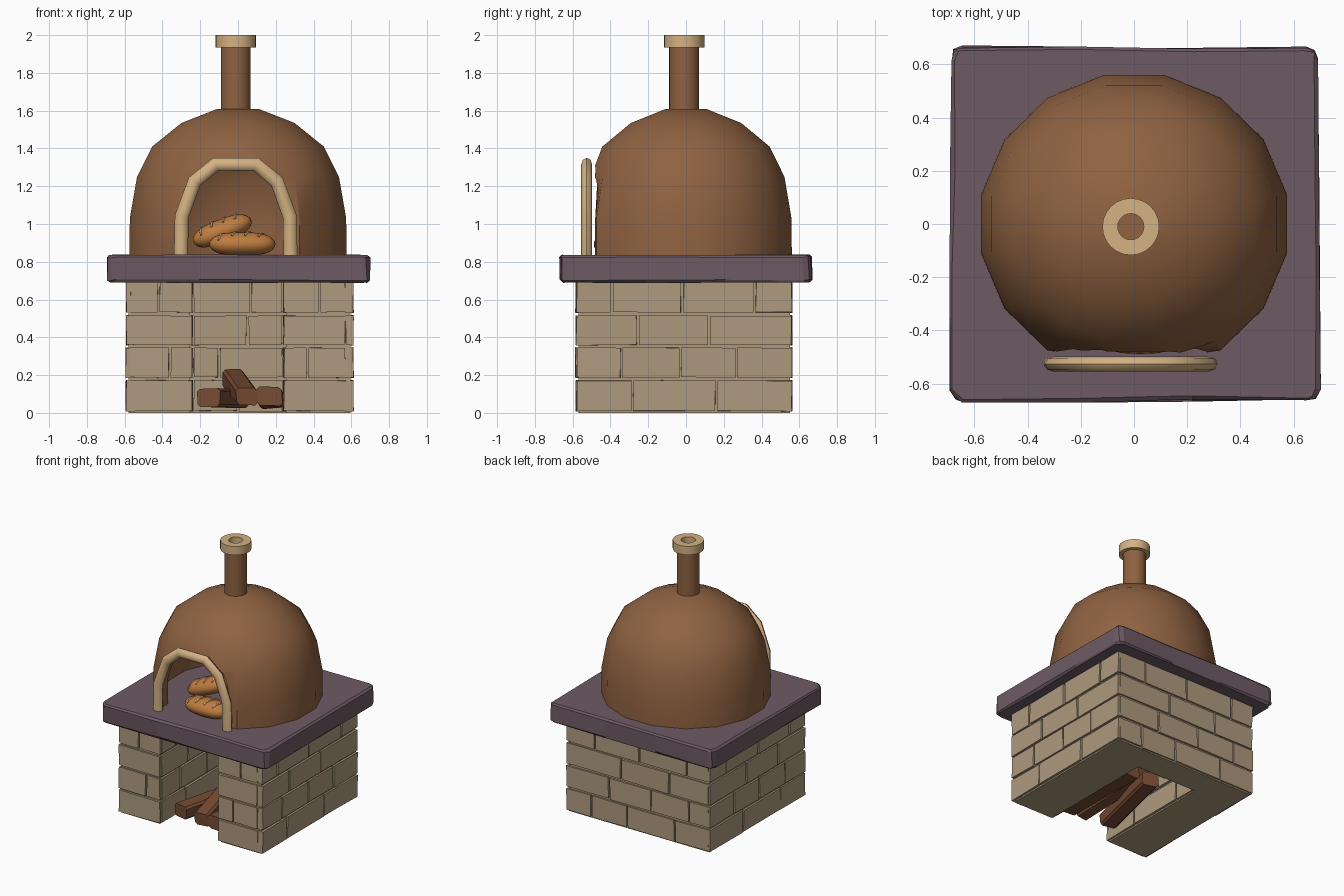
import bpy, bmesh, math, random
from mathutils import Vector

random.seed(4)
cube = bpy.data.objects.get("Cube")
if cube:
    bpy.data.objects.remove(cube, do_unlink=True)


def material(name, rgb):
    lin = [((c / 255 + 0.055) / 1.055) ** 2.4 for c in rgb] + [1.0]
    m = bpy.data.materials.new(name)
    m.use_nodes = True
    m.diffuse_color = lin
    m.node_tree.nodes["Principled BSDF"].inputs["Base Color"].default_value = lin
    return m


BRICK = material("tan brick", (174, 154, 126))
SLAB = material("purple stone", (110, 90, 100))
CLAY = material("brown clay", (143, 98, 65))
TRIM = material("pale trim", (212, 178, 131))
CRUST = material("bread crust", (190, 124, 64))
SCORE = material("bread score", (216, 172, 120))
WOOD = material("fire wood", (121, 77, 53))


def finish(name, bm, mat, smooth=None):
    bmesh.ops.recalc_face_normals(bm, faces=bm.faces)
    me = bpy.data.meshes.new(name)
    bm.to_mesh(me)
    bm.free()
    ob = bpy.data.objects.new(name, me)
    bpy.context.collection.objects.link(ob)
    if mat:
        me.materials.append(mat)
    if smooth:
        smooth_shade(ob, smooth)
    return ob


def select(ob):
    bpy.ops.object.select_all(action='DESELECT')
    ob.select_set(True)
    bpy.context.view_layer.objects.active = ob


def smooth_shade(ob, degrees):
    select(ob)
    bpy.ops.object.shade_smooth_by_angle(angle=math.radians(degrees))


def add_box(bm, lo, hi, jitter=0.0):
    verts = bmesh.ops.create_cube(bm, size=1)["verts"]
    for v in verts:
        v.co = Vector([l + (h - l) * (c + 0.5) + random.uniform(-jitter, jitter)
                       for l, h, c in zip(lo, hi, v.co)])
    return verts


def lathe(profile, segments, offset=0.0, closed=False):
    """Spin (radius, height) points round z; open ends are capped."""
    bm = bmesh.new()
    rings = []
    for r, z in profile:
        angles = [math.tau * i / segments + offset for i in range(segments)]
        rings.append([bm.verts.new((r * math.cos(a), r * math.sin(a), z)) for a in angles])
    pairs = list(zip(rings, rings[1:])) + ([(rings[-1], rings[0])] if closed else [])
    for a, b in pairs:
        for i in range(segments):
            j = (i + 1) % segments
            bm.faces.new((a[i], a[j], b[j], b[i]))
    if not closed:
        bm.faces.new(rings[0])
        bm.faces.new(rings[-1])
    return bm


def cut(ob, cutter):
    mod = ob.modifiers.new("cut", 'BOOLEAN')
    mod.object, mod.operation, mod.solver = cutter, 'DIFFERENCE', 'EXACT'
    cutter.hide_render = True
    select(ob)
    bpy.ops.object.modifier_apply(modifier=mod.name)
    bpy.data.objects.remove(cutter, do_unlink=True)


def tube(name, points, radius, mat, resolution=2):
    cu = bpy.data.curves.new(name, 'CURVE')
    cu.dimensions = '3D'
    cu.bevel_depth, cu.bevel_resolution, cu.use_fill_caps = radius, resolution, True
    sp = cu.splines.new('POLY')
    sp.points.add(len(points) - 1)
    for p, co in zip(sp.points, points):
        p.co = (*co, 1)
    ob = bpy.data.objects.new(name, cu)
    bpy.context.collection.objects.link(ob)
    select(ob)
    bpy.ops.object.convert(target='MESH')
    ob = bpy.context.object
    ob.data.materials.append(mat)
    return ob


# U-shaped core of the base
bm = bmesh.new()
add_box(bm, (-0.58, -0.57, 0), (-0.255, 0.55, 0.72))
add_box(bm, (0.255, -0.57, 0), (0.595, 0.55, 0.72))
add_box(bm, (-0.3, 0.345, 0), (0.3, 0.55, 0.72))
finish("base_core", bm, BRICK)

# Brick courses on every wall of the base
ROWS = [(0.01, 0.172), (0.187, 0.345), (0.36, 0.515), (0.532, 0.7)]
SIDE_CUTS = [(-0.285, 0.16), (-0.34, -0.03, 0.27), (-0.255, 0.12), (-0.395, -0.02, 0.365)]
BACK_CUTS = [(-0.3, 0.1, 0.4), (-0.42, -0.1, 0.25), (-0.25, 0.15), (-0.4, 0.0, 0.37)]
PIER_CUTS = [(), (0.37,), (), (0.43,)]
NICHE_CUTS = [(0.0,), (-0.1,), (0.05,), (0.065,)]
bm = bmesh.new()


def course(axis, start, end, cuts, depth_lo, depth_hi, row):
    edges = [start, *cuts, end]
    for a, b in zip(edges, edges[1:]):
        a, b = a + 0.006, b - 0.006
        lo, hi = ((a, depth_lo), (b, depth_hi)) if axis == 'x' else ((depth_lo, a), (depth_hi, b))
        add_box(bm, (*lo, row[0]), (*hi, row[1]), 0.003)


for row, side, back, pier, niche in zip(ROWS, SIDE_CUTS, BACK_CUTS, PIER_CUTS, NICHE_CUTS):
    course('y', -0.585, 0.565, side, -0.592, -0.54, row)
    course('y', -0.585, 0.565, side, 0.57, 0.61, row)
    course('x', -0.585, 0.6, back, 0.52, 0.562, row)
    course('x', 0.237, 0.575, pier, -0.584, -0.53, row)
    course('x', -0.575, -0.24, [-c + 0.01 for c in pier], -0.584, -0.53, row)
    course('x', -0.24, 0.24, niche, 0.332, 0.38, row)
    for lo, hi in ((-0.29, -0.24), (0.24, 0.29)):
        course('y', -0.575, 0.34, side[:2], lo, hi, row)
finish("bricks", bm, BRICK)

# Uneven stone slab with rounded corners
bm = bmesh.new()
add_box(bm, (-0.69, -0.665, 0.692), (0.695, 0.665, 0.837))
upright = [e for e in bm.edges if abs(e.verts[0].co.z - e.verts[1].co.z) > 0.1]
bmesh.ops.bevel(bm, geom=upright, offset=0.045, segments=2, profile=0.5, affect='EDGES')
rims = [e for e in bm.edges if abs(e.verts[0].co.z - e.verts[1].co.z) < 0.01]
bmesh.ops.bevel(bm, geom=rims, offset=0.012, segments=1, affect='EDGES')
long_edges = [e for e in bm.edges if e.calc_length() > 0.5]
bmesh.ops.subdivide_edges(bm, edges=long_edges, cuts=2)
for v in bm.verts:
    v.co += Vector((random.uniform(-1, 1), random.uniform(-1, 1), random.uniform(-0.6, 0.4))) * 0.008
finish("slab", bm, SLAB)

# Hollow dome with a flattened front
DOME = [(0.586, 0.82), (0.584, 1.03), (0.545, 1.25), (0.463, 1.41), (0.305, 1.535), (0.11, 1.61)]


def dome_mesh(profile, front):
    mesh = lathe(profile, 16, math.pi / 16)
    for v in mesh.verts:
        v.co.y = max(v.co.y * 0.975, front)
    return mesh


dome = finish("dome", dome_mesh(DOME, -0.505), CLAY)
inner = [(r * 0.89, 0.7 if i == 0 else 0.83 + (z - 0.83) * 0.92) for i, (r, z) in enumerate(DOME)]
cut(dome, finish("dome_cavity", dome_mesh(inner, -0.455), None))

# Arched mouth cut through the front
HALF_ARCH = [(0.29, 0.825), (0.286, 1.04), (0.218, 1.225), (0.108, 1.315)]
ARCH = [(-x, z) for x, z in HALF_ARCH] + [(x, z) for x, z in reversed(HALF_ARCH)]
CX = -0.012
bm = bmesh.new()
mouth = bm.faces.new([bm.verts.new((CX + x, -0.7, z if z > 0.9 else 0.7)) for x, z in ARCH])
extruded = bmesh.ops.extrude_face_region(bm, geom=[mouth])["geom"]
bmesh.ops.translate(bm, vec=(0, 0.4, 0),
                    verts=[g for g in extruded if isinstance(g, bmesh.types.BMVert)])
cut(dome, finish("mouth_cutter", bm, None))
smooth_shade(dome, 32)

# Rounded trim round the mouth
arch = tube("arch_trim", [(CX + x, 0, z) for x, z in ARCH], 0.037, TRIM)
for v in arch.data.vertices:
    v.co.y = v.co.y * 0.78 - 0.526
smooth_shade(arch, 50)

# Chimney pipe and its cap
pipe = finish("chimney", lathe([(0.079, 1.57), (0.079, 1.95), (0.05, 1.95), (0.05, 1.615)], 24), CLAY, 40)
cap = finish("chimney_cap", lathe([(0.049, 1.935), (0.107, 1.935), (0.107, 2.0), (0.049, 2.0)],
                                  24, closed=True), TRIM, 40)
for part in (pipe, cap):
    part.location = (CX, -0.01, 0)


# Bread loaves with slanted scores
def loaf(name, size, place, turn):
    a, b, c = size
    bm = bmesh.new()
    bmesh.ops.create_uvsphere(bm, u_segments=24, v_segments=14, radius=1)
    for v in bm.verts:
        x = math.copysign(abs(v.co.x) ** 0.7, v.co.x)
        v.co = Vector((a * x, b * v.co.y, c * max(v.co.z, -0.85)))
    parts = [finish(name, bm, CRUST, 40)]
    for k in range(4):
        points = []
        for i in range(7):
            t = i / 3 - 1
            x, y = (k - 1.5) * 0.4 + t * 0.12, t * 0.7
            z = math.sqrt(max(0, 1 - y * y - abs(x) ** 2.86))
            points.append((a * x, b * y, c * z))
        parts.append(tube(name + "_score", points, 0.006, SCORE, 1))
    for part in parts:
        part.location, part.rotation_euler = place, turn


loaf("front_loaf", (0.175, 0.088, 0.063), (0.023, -0.4, 0.893), (0, 0, 0))
loaf("back_loaf", (0.165, 0.085, 0.062), (-0.083, -0.235, 0.963), (0, math.radians(-21), 0.1))


# Split logs in the niche
def log(name, start, end, width, height):
    start, end = Vector(start), Vector(end)
    bm = bmesh.new()
    length = (end - start).length
    add_box(bm, (-width / 2, 0, -height / 2), (width / 2, length, height / 2), 0.008)
    rails = [e for e in bm.edges if e.calc_length() > length * 0.8]
    bmesh.ops.bevel(bm, geom=rails, offset=0.015, segments=1, affect='EDGES')
    ob = finish(name, bm, WOOD)
    ob.location = start
    ob.rotation_euler = (end - start).to_track_quat('Y', 'Z').to_euler()


log("left_side_log", (0.17, -0.5, 0.085), (0.18, 0.19, 0.075), 0.13, 0.1)
log("right_side_log", (-0.155, -0.46, 0.08), (0.0, 0.17, 0.07), 0.12, 0.1)
log("top_log", (0.045, -0.5, 0.09), (-0.025, 0.06, 0.185), 0.11, 0.1)
